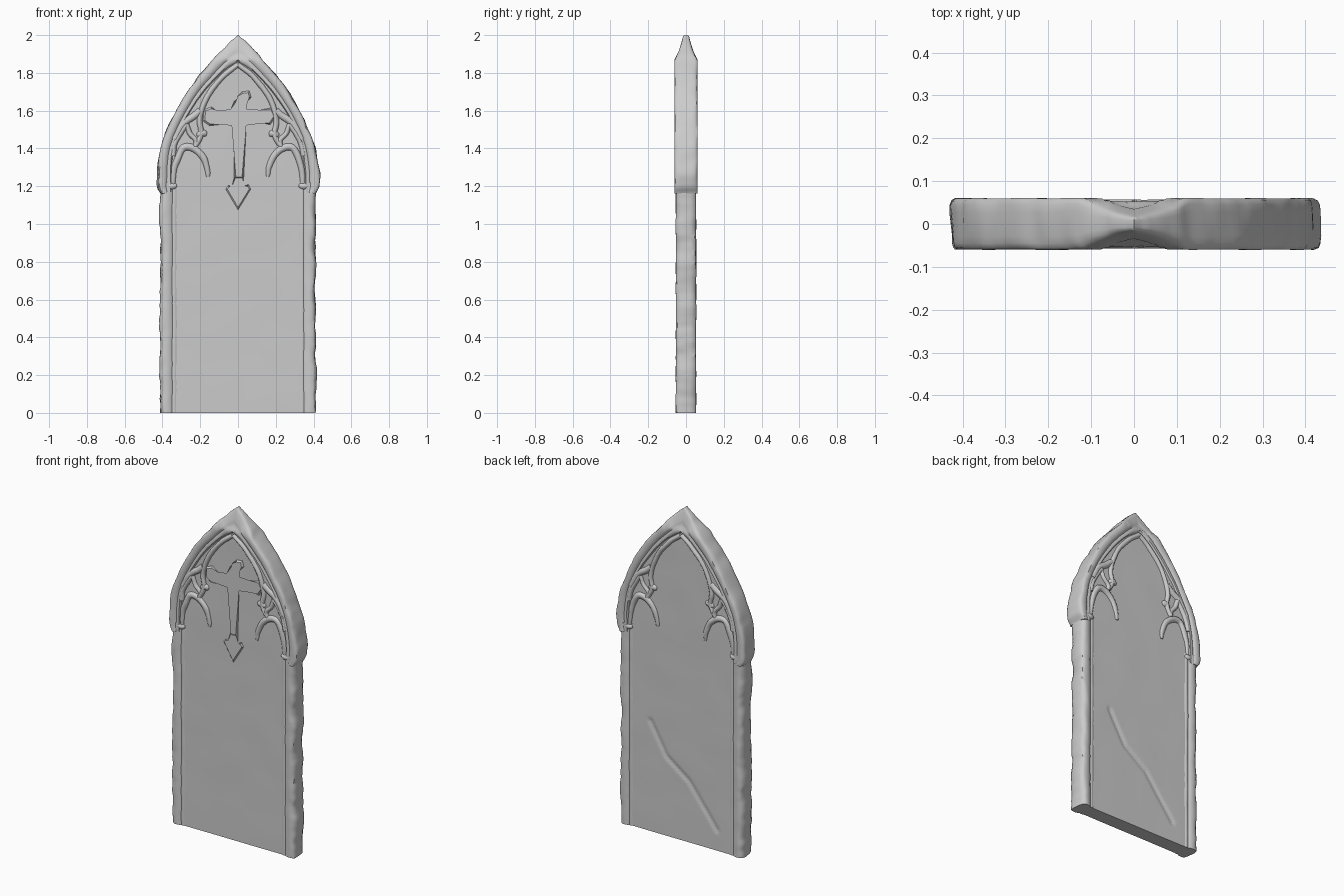
import bpy, bmesh, math
from mathutils import Vector, noise
from mathutils.geometry import intersect_point_line

if "Cube" in bpy.data.objects:
    bpy.data.objects.remove(bpy.data.objects["Cube"])

stone = bpy.data.materials.new("grey stone")
stone.use_nodes = True
GREY = (0.6, 0.6, 0.6, 1)
stone.diffuse_color = GREY
stone.node_tree.nodes["Principled BSDF"].inputs["Base Color"].default_value = GREY


def finish(name, bm, angle=50):
    """Turn a bmesh into a softly shaded stone object."""
    bmesh.ops.recalc_face_normals(bm, faces=bm.faces)
    mesh = bpy.data.meshes.new(name)
    bm.to_mesh(mesh)
    bm.free()
    mesh.materials.append(stone)
    obj = bpy.data.objects.new(name, mesh)
    bpy.context.collection.objects.link(obj)
    bpy.ops.object.select_all(action="DESELECT")
    obj.select_set(True)
    bpy.context.view_layer.objects.active = obj
    bpy.ops.object.shade_smooth_by_angle(angle=math.radians(angle))


def worn(x, y, z, amount=0.007, scale=9):
    """Push a point about with noise for a weathered edge."""
    p = Vector((x, y, z))
    n = noise.noise_vector(p * scale) + 0.4 * noise.noise_vector(p * scale * 3)
    return p + Vector((n.x, n.y * 0.35, n.z * 0.4)) * amount


def loft(name, rings):
    """Skin a list of closed rings and cap both ends."""
    bm = bmesh.new()
    rows = [[bm.verts.new(p) for p in ring] for ring in rings]
    for a, b in zip(rows, rows[1:]):
        for i in range(len(a)):
            j = (i + 1) % len(a)
            bm.faces.new((a[i], a[j], b[j], b[i]))
    bm.faces.new(rows[0])
    bm.faces.new(rows[-1])
    finish(name, bm)


def carving(name, outline, y0, y1, bevel):
    """Extrude an x-z outline between two depths, bevelling the front rim."""
    bm = bmesh.new()
    front = [bm.verts.new((x, y0, z)) for x, z in outline]
    back = [bm.verts.new((x, y1, z)) for x, z in outline]
    rim = bm.faces.new(front).edges[:]
    bm.faces.new(back[::-1])
    for i in range(len(front)):
        j = (i + 1) % len(front)
        bm.faces.new((front[j], front[i], back[i], back[j]))
    bmesh.ops.bevel(bm, geom=rim, offset=bevel, segments=1, affect="EDGES")
    finish(name, bm, 30)


def smooth_path(points, steps=8):
    """Catmull-Rom path through a few control points."""
    pts = [Vector(p) for p in points]
    pts = [2 * pts[0] - pts[1]] + pts + [2 * pts[-1] - pts[-2]]
    path = []
    for a, b, c, d in zip(pts, pts[1:], pts[2:], pts[3:]):
        for k in range(steps):
            t = k / steps
            path.append(0.5 * (2 * b + (c - a) * t + (2 * a - 5 * b + 4 * c - d) * t * t
                               + (3 * b - a - 3 * c + d) * t ** 3))
    return path + [pts[-2]]


def rib(name, points, side, face, width, depth, taper):
    """Rounded stone moulding along an x-z path on one face of the slab."""
    path = smooth_path(points)
    rings = []
    for i, p in enumerate(path):
        tangent = (path[min(i + 1, len(path) - 1)] - path[max(i - 1, 0)]).normalized()
        across = Vector((-tangent.y, tangent.x))
        t = i / (len(path) - 1)
        size = 1 if not taper else 0.5 + 0.5 * math.sin(math.pi * t) ** 0.6
        ring = []
        for k in range(10):
            a = math.tau * k / 10
            q = p + across * math.cos(a) * width * size
            y = face * (0.039 + math.sin(a) * depth * size)
            ring.append(worn(side * q.x, y, q.y, 0.004, 14))
        rings.append(ring)
    loft(name, rings)


# Panel, slightly uneven, with a diagonal crack in its back
half = [(0.36, 0.0), (0.36, 1.4), (0.3, 1.56), (0.2, 1.72), (0.04, 1.88)]
crack = [Vector(p) for p in ((0.21, 0.67), (0.1, 0.48), (-0.05, 0.37), (-0.24, 0.12))]


def half_width(z):
    for (xa, za), (xb, zb) in zip(half, half[1:]):
        if z <= zb:
            return xa + (xb - xa) * (z - za) / (zb - za)
    return half[-1][0]


def crack_depth(x, z):
    p, nearest = Vector((x, z)), 1
    for a, b in zip(crack, crack[1:]):
        t = min(max(intersect_point_line(p, a, b)[1], 0), 1)
        nearest = min(nearest, (p - a.lerp(b, t)).length)
    return 0.009 * max(0, 1 - nearest / 0.016)


def panel_depth(x, z):
    return 0.043 + 0.0015 * noise.noise(Vector((x * 5, 3, z * 5)))


ROWS, COLS = 140, 64
rings = []
for r in range(ROWS + 1):
    z = 1.88 * r / ROWS
    xs = [half_width(z) * (2 * c / COLS - 1) for c in range(COLS + 1)]
    ring = [Vector((x, -panel_depth(x, z), z)) for x in xs]
    ring += [Vector((x, panel_depth(x, z) - crack_depth(x, z), z)) for x in reversed(xs)]
    rings.append(ring)
loft("panel", rings)

# Worn side posts with a shallow bead along their inner edge
post_half = [(0.322, 0.04), (0.33, 0.046), (0.34, 0.047), (0.348, 0.044),
             (0.358, 0.051), (0.375, 0.054), (0.392, 0.053), (0.404, 0.046), (0.411, 0.025)]
section = post_half + [(x, -y) for x, y in reversed(post_half)]
for side, label in ((1, "left"), (-1, "right")):
    rings = []
    for i in range(81):
        z = 1.22 * i / 80
        ring = []
        for x, y in section:
            p = worn(side * x, y, z, 0.011 if x > 0.38 else 0.003)
            p.z = max(p.z, 0) if i else 0
            ring.append(p)
        rings.append(ring)
    loft(label + "_post", rings)

# Pointed arch band, from one shoulder over the apex to the other
outer = smooth_path([(0.41, 1.16), (0.43, 1.21), (0.424, 1.33), (0.385, 1.48), (0.31, 1.625),
                     (0.23, 1.755), (0.14, 1.86), (0.06, 1.945), (0, 2.0)])
inner = smooth_path([(0.352, 1.17), (0.35, 1.21), (0.348, 1.32), (0.325, 1.44), (0.26, 1.58),
                     (0.185, 1.69), (0.12, 1.765), (0.06, 1.82), (0, 1.855)])
profile = [(0, 0.028), (0.02, 0.045), (0.07, 0.055), (0.16, 0.06), (0.45, 0.06), (0.56, 0.056),
           (0.66, 0.05), (0.76, 0.054), (0.9, 0.053), (1, 0.04)]
band = profile + [(t, -y) for t, y in reversed(profile)]
stations = [(o, i, 1) for o, i in zip(outer, inner)]
stations += [(o, i, -1) for o, i, s in reversed(stations[:-1])]
rings = []
for o, i, side in stations:
    ring = []
    for t, y in band:
        p = o.lerp(i, t)
        thin = 1 - 0.7 * min(max((p.y - 1.875) / 0.11, 0), 1) ** 0.65
        ring.append(worn(side * p.x, y * thin, p.y, 0.009 if t < 0.1 and p.y < 1.98 else 0.003))
    rings.append(ring)
loft("arch_band", rings)

# Tracery on both faces: inner arch, eyelets, cusps and corbels
tracery = {
    "inner_arch": ([(0, 1.845), (0.07, 1.79), (0.14, 1.71), (0.187, 1.62), (0.203, 1.54),
                    (0.195, 1.475), (0.22, 1.42)], 0.015, False),
    "arch_shoulder": ([(0.2, 1.6), (0.235, 1.57), (0.29, 1.53), (0.335, 1.45)], 0.02, False),
    "eyelet_inner": ([(0.272, 1.53), (0.255, 1.48), (0.225, 1.445), (0.225, 1.41)], 0.014, False),
    "eyelet_outer": ([(0.27, 1.53), (0.305, 1.48), (0.335, 1.42), (0.345, 1.36)], 0.014, False),
    "cusp_arch": ([(0.158, 1.25), (0.165, 1.3), (0.19, 1.36), (0.235, 1.4), (0.285, 1.405),
                   (0.315, 1.36), (0.338, 1.29), (0.345, 1.2)], 0.02, True),
    "leaf_knob": ([(0.165, 1.475), (0.19, 1.48), (0.215, 1.465)], 0.02, True),
    "corbel": ([(0.325, 1.205), (0.35, 1.2), (0.375, 1.205)], 0.018, True),
}
for face, where in ((-1, "front"), (1, "back")):
    for side, label in ((1, "left"), (-1, "right")):
        for part, (points, width, taper) in tracery.items():
            rib(f"{where}_{label}_{part}", points, side, face, width, 0.019, taper)

# Carved cross on the front, with flared arms and a pointed foot
cross = [(-0.02, 1.24), (-0.025, 1.53), (-0.1, 1.535), (-0.15, 1.52), (-0.185, 1.545),
         (-0.18, 1.605), (-0.14, 1.62), (-0.1, 1.59), (-0.03, 1.6), (-0.02, 1.65),
         (0.005, 1.67), (0.02, 1.7), (0.06, 1.705), (0.07, 1.67), (0.04, 1.64), (0.035, 1.6),
         (0.12, 1.595), (0.18, 1.615), (0.2, 1.57), (0.17, 1.525), (0.11, 1.54),
         (0.035, 1.53), (0.03, 1.24)]
carving("cross", cross, -0.053, -0.03, 0.009)
foot = [(0, 1.075), (-0.065, 1.185), (-0.05, 1.205), (-0.025, 1.19), (-0.02, 1.25),
        (0.03, 1.25), (0.03, 1.185), (0.055, 1.21), (0.068, 1.185)]
carving("cross_foot", foot, -0.05, -0.03, 0.007)
